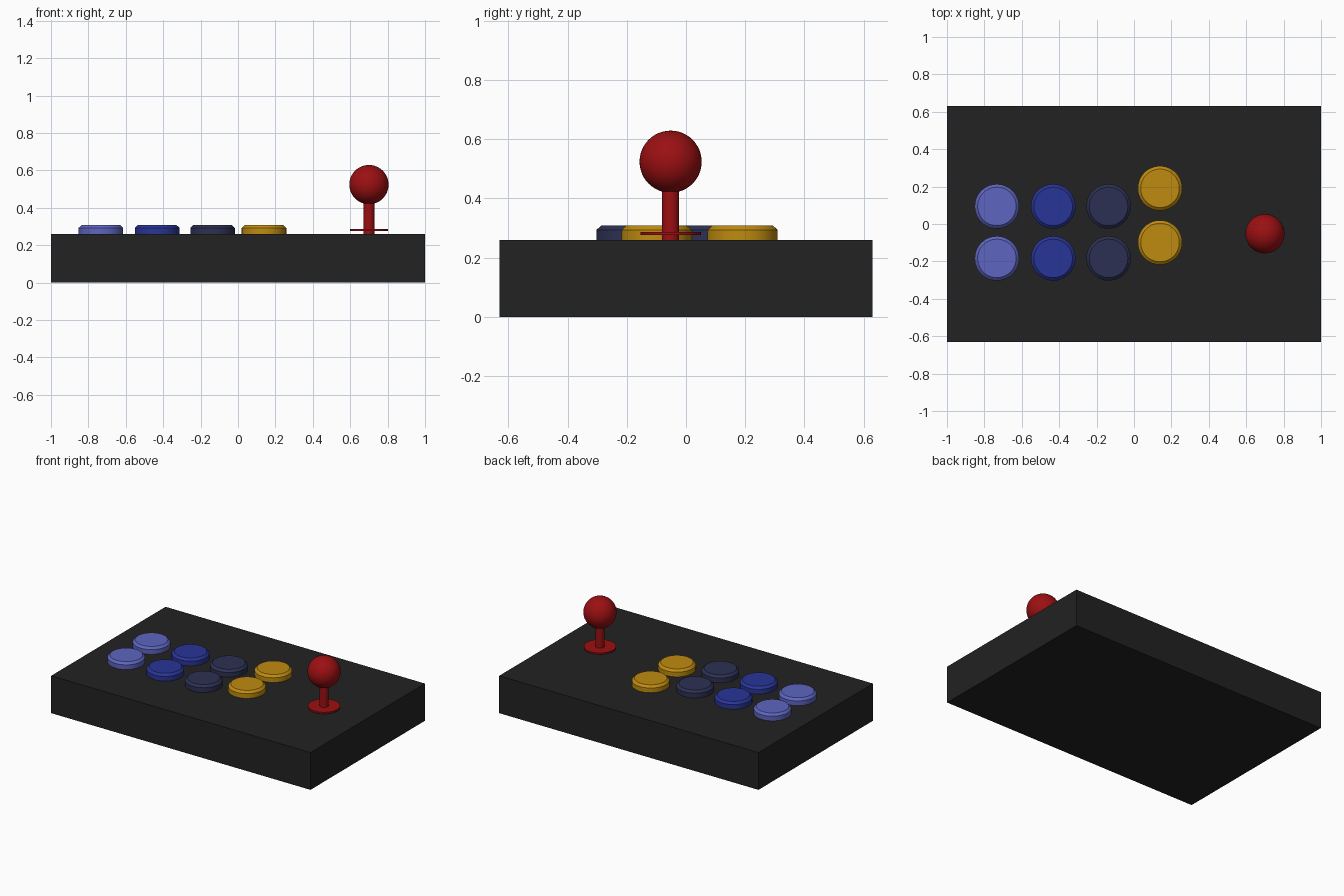
import bpy, math

if "Cube" in bpy.data.objects:
    bpy.data.objects.remove(bpy.data.objects["Cube"])

STICK = (0.70, -0.052)
DECK = 0.26


def material(name, rgb):
    m = bpy.data.materials.new(name)
    m.diffuse_color = (*rgb, 1)
    m.use_nodes = True
    m.node_tree.nodes["Principled BSDF"].inputs["Base Color"].default_value = m.diffuse_color
    return m


def finish(name, mat, smooth=True):
    ob = bpy.context.object
    ob.name = name
    ob.data.materials.append(mat)
    if smooth:
        bpy.ops.object.shade_smooth_by_angle(angle=math.radians(30))
    return ob


def cylinder(name, mat, x, y, z0, z1, r, sides=48):
    bpy.ops.mesh.primitive_cylinder_add(vertices=sides, radius=r, depth=z1 - z0,
                                        location=(x, y, (z0 + z1) / 2))
    return finish(name, mat)


def button(name, mat, x, y):
    # Round cap with a chamfered upper rim
    bottom, rim, top = DECK, 0.293, 0.308
    cylinder(name + "_base", mat, x, y, bottom, rim, 0.119)
    bpy.ops.mesh.primitive_cone_add(vertices=48, radius1=0.119, radius2=0.103,
                                    depth=top - rim, location=(x, y, (rim + top) / 2))
    finish(name + "_cap", mat)


black = material("case_black", (0.016, 0.016, 0.016))
red = material("stick_red", (0.33, 0.005, 0.006))

# Case
bpy.ops.mesh.primitive_cube_add(size=1, location=(0, 0, DECK / 2))
bpy.context.object.scale = (2, 1.26, DECK)
bpy.ops.object.transform_apply(location=False, rotation=False, scale=True)
finish("case", black, smooth=False)

# Four columns of paired buttons
columns = [
    ("light_blue_button", (0.11, 0.13, 0.52), -0.733, (0.094, -0.184)),
    ("blue_button", (0.022, 0.035, 0.31), -0.432, (0.094, -0.184)),
    ("navy_button", (0.025, 0.03, 0.085), -0.136, (0.094, -0.184)),
    ("yellow_button", (0.52, 0.26, 0.005), 0.139, (0.191, -0.099)),
]
for name, rgb, x, ys in columns:
    mat = material(name, rgb)
    for row, y in zip(("back", "front"), ys):
        button(f"{name}_{row}", mat, x, y)

# Joystick: dust washer, shaft and ball
cylinder("dust_washer", red, *STICK, 0.276, 0.287, 0.102)
cylinder("stick_shaft", red, *STICK, DECK, 0.45, 0.029, 32)
bpy.ops.mesh.primitive_uv_sphere_add(segments=48, ring_count=24, radius=0.105,
                                     location=(*STICK, 0.524))
finish("stick_ball", red)
